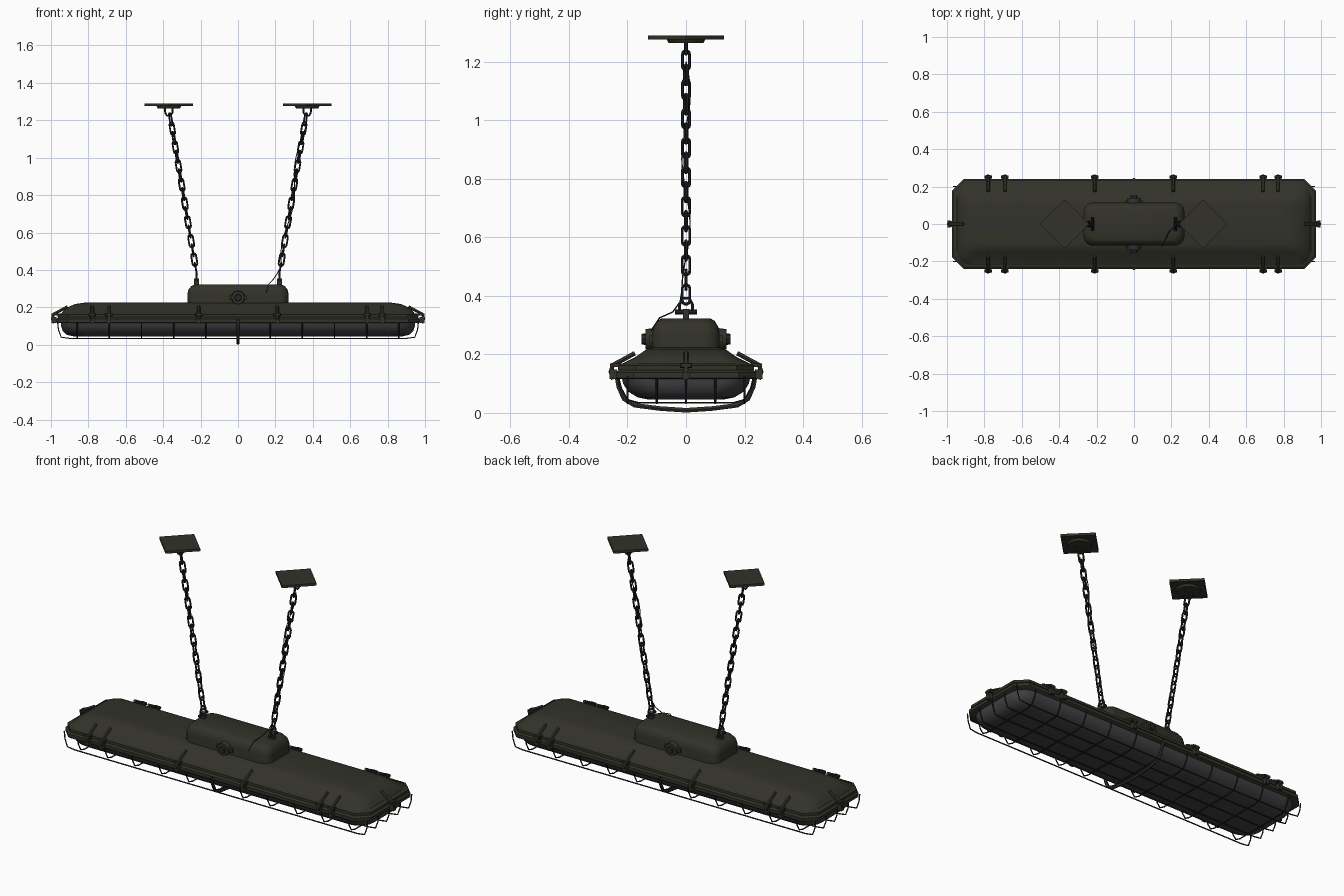
import bpy, bmesh, math
from mathutils import Matrix, Vector

if "Cube" in bpy.data.objects:
    bpy.data.objects.remove(bpy.data.objects["Cube"])


def material(name, rgb):
    m = bpy.data.materials.new(name)
    m.diffuse_color = (*rgb, 1)
    m.use_nodes = True
    m.node_tree.nodes["Principled BSDF"].inputs["Base Color"].default_value = m.diffuse_color
    return m


OLIVE = material("olive_paint", (0.032, 0.032, 0.023))
GLASS = material("smoked_grey", (0.055, 0.055, 0.060))
STEEL = material("dark_steel", (0.020, 0.020, 0.021))


def finish(name, mesh, mat, angle=35):
    mesh.materials.clear()
    mesh.materials.append(mat)
    ob = bpy.data.objects.new(name, mesh)
    bpy.context.collection.objects.link(ob)
    bpy.ops.object.select_all(action='DESELECT')
    ob.select_set(True)
    bpy.context.view_layer.objects.active = ob
    bpy.ops.object.shade_smooth_by_angle(angle=math.radians(angle))
    return ob


def loft(name, rings, mat, seg=4, angle=35):
    """Stack rounded rectangles given as (half x, half y, z, corner radius)."""
    bm = bmesh.new()
    loops = []
    for hx, hy, z, r in rings:
        loop = []
        for q, (sx, sy) in enumerate(((1, 1), (-1, 1), (-1, -1), (1, -1))):
            for i in range(seg + 1):
                a = math.pi / 2 * (q + i / seg)
                loop.append(bm.verts.new((sx * (hx - r) + r * math.cos(a),
                                          sy * (hy - r) + r * math.sin(a), z)))
        loops.append(loop)
    n = len(loops[0])
    for a, b in zip(loops, loops[1:]):
        for i in range(n):
            bm.faces.new((a[i], a[(i + 1) % n], b[(i + 1) % n], b[i]))
    bm.faces.new(loops[0])
    bm.faces.new(loops[-1])
    bmesh.ops.recalc_face_normals(bm, faces=bm.faces)
    me = bpy.data.meshes.new(name)
    bm.to_mesh(me)
    bm.free()
    return finish(name, me, mat, angle)


def tube(name, paths, radius, mat, cyclic=False, res=1):
    """Sweep a round section along one or more paths."""
    cu = bpy.data.curves.new(name, 'CURVE')
    cu.dimensions = '3D'
    cu.bevel_depth = radius
    cu.bevel_resolution = res
    cu.use_fill_caps = True
    for pts in paths:
        sp = cu.splines.new('POLY')
        sp.points.add(len(pts) - 1)
        for p, c in zip(sp.points, pts):
            p.co = (*c, 1)
        sp.use_cyclic_u = cyclic
    tmp = bpy.data.objects.new(name + "_path", cu)
    bpy.context.collection.objects.link(tmp)
    dg = bpy.context.evaluated_depsgraph_get()
    me = bpy.data.meshes.new_from_object(tmp.evaluated_get(dg))
    bpy.data.objects.remove(tmp)
    return finish(name, me, mat, 50)


def solid(name, size, M, mat, sides=0):
    """Box of given size, or cylinder (radius x, depth z) when sides is set."""
    bm = bmesh.new()
    if sides:
        bmesh.ops.create_cone(bm, cap_ends=True, segments=sides, radius1=size[0],
                              radius2=size[1], depth=size[2], matrix=M)
    else:
        bmesh.ops.create_cube(bm, size=1, matrix=M @ Matrix.Diagonal((*size, 1)))
    me = bpy.data.meshes.new(name)
    bm.to_mesh(me)
    bm.free()
    return finish(name, me, mat)


T = Matrix.Translation
R = Matrix.Rotation

# long housing: hull, two rim flanges, top junction box, diffuser
loft("hull", [(.955, .225, .15, .07), (.945, .218, .168, .07), (.925, .175, .19, .07),
              (.905, .155, .203, .06), (.87, .135, .218, .05), (.82, .11, .225, .05)], OLIVE)
loft("upper_rim", [(.965, .232, .147, .06), (.965, .232, .162, .06),
                   (.955, .222, .168, .06)], OLIVE, 1)
loft("lower_rim", [(.965, .236, .115, .06), (.972, .240, .12, .06),
                   (.972, .240, .138, .06), (.962, .23, .147, .06)], OLIVE, 1)
loft("junction_box", [(.27, .115, .19, .05), (.27, .115, .272, .05), (.265, .11, .295, .05),
                      (.25, .098, .314, .05), (.232, .085, .322, .05)], OLIVE, 5)
loft("diffuser", [(.88, .125, .045, .08), (.915, .165, .053, .09), (.937, .198, .073, .1),
                  (.946, .215, .1, .1), (.948, .22, .125, .1)], GLASS, 5, 60)

# round glands on both sides of the junction box
for s in (-1, 1):
    turn = R(math.pi / 2 * -s, 4, 'X')
    solid("gland_base", (.038, .034, .03), T((0, s * .124, .252)) @ turn, OLIVE, 16)
    solid("gland_knob", (.02, .018, .016), T((0, s * .144, .252)) @ turn, STEEL, 8)
    for k in (-.038, .038):
        solid("gland_lug", (.022, .012, .024), T((k, s * .12, .252)), OLIVE)


# latches clamping the rims, outward direction is local +y
def latch(M):
    pts = [(0, -.065, .204), (0, -.025, .182), (0, .01, .164), (0, .017, .14), (0, .008, .115)]
    tube("latch_arm", [[M @ Vector(p) for p in pts]], .009, OLIVE)
    solid("latch_block", (.024, .026, .034), M @ T((0, .008, .132)), OLIVE)
    solid("latch_plate", (.03, .045, .012), M @ T((0, -.002, .162)), OLIVE)
    solid("latch_pin", (.008, .008, .04), M @ T((0, .012, .162)) @ R(math.pi / 2, 4, 'Y'), STEEL, 8)


for s in (-1, 1):
    for x in (-.78, -.69, -.21, .21, .69, .77):
        latch(T((x, s * .24, 0)) @ R(0 if s > 0 else math.pi, 4, 'Z'))
    latch(T((s * .976, 0, 0)) @ R(-s * math.pi / 2, 4, 'Z'))

# guard cage under the diffuser
half = [(.232, .125), (.222, .085), (.2, .045), (.165, .035)]
prof = half + [(-y, z) for y, z in reversed(half)]
tube("cage_cross_wires", [[(x, y, z) for y, z in prof]
                          for x in [-.86 + i * .172 for i in range(11)]], .0035, STEEL)
ends = [(.965, .125), (.96, .08), (.945, .04), (.9, .034)]
tube("cage_long_wires", [[(x, y, z) for x, z in ends + [(-x, z) for x, z in reversed(ends)]]
                         for y in (-.2, -.1, 0, .1, .2)], .0035, STEEL)
hoop = [(.238, .135), (.23, .09), (.212, .048), (.175, .026), (.09, .015)]
tube("cage_hoop", [[(0, y, z) for y, z in hoop + [(0, .009)] +
                    [(-y, z) for y, z in reversed(hoop)]]], .009, OLIVE)


# chain links, shackles and ceiling plates
def stadium(M, h, w, n=5):
    out = []
    for c, a0 in ((h - w, 0), (w - h, math.pi)):
        for i in range(n + 1):
            a = a0 + math.pi * i / n
            out.append(M @ Vector((w * math.cos(a), 0, c + w * math.sin(a))))
    return out


for s in (-1, 1):
    top, low = Vector((s * .365, 0, 1.235)), Vector((s * .222, 0, .385))
    axis = (top - low).normalized()
    frame = axis.to_track_quat('Z', 'Y').to_matrix().to_4x4()
    n = 17
    links = []
    for i in range(n):
        p = low.lerp(top, (i + .4) / n)
        spin = math.pi / 2 * (i % 2) + .5 * i / n
        links.append(stadium(T(p) @ frame @ R(spin, 4, 'Z'), .034, .013))
    tube("chain", links, .0052, STEEL, True)
    solid("ceiling_plate", (.184, .184, .014), T((s * .37, 0, 1.283)) @ R(math.pi / 4, 4, 'Z'), OLIVE)
    solid("ceiling_boss", (.06, .066, .012), T((s * .37, 0, 1.27)), OLIVE, 16)
    tube("ceiling_eye", [[(s * .37 + x, 0, z) for x, z in
                          ((-.021, 1.268), (-.019, 1.24), (-.01, 1.225), (.01, 1.225),
                           (.019, 1.24), (.021, 1.268))]], .006, STEEL)
    tube("shackle", [[(s * .222, y, z) for y, z in
                      ((-.022, .34), (-.022, .37), (-.012, .392), (.012, .392),
                       (.022, .37), (.022, .34))]], .006, STEEL)
    solid("shackle_bolt", (.008, .008, .075), T((s * .222, 0, .345)) @ R(math.pi / 2, 4, 'X'), STEEL, 8)
    solid("shackle_lug", (.026, .022, .045), T((s * .222, 0, .332)), OLIVE)

# loose power cable winding down the right chain into the box
cable = []
for i in range(41):
    t = i / 40
    a = t * 11
    cable.append((.355 - .125 * t + .014 * math.cos(a), .014 * math.sin(a), 1.2 - .78 * t))
cable += [(.21, -.02, .38), (.185, -.045, .345), (.165, -.09, .325), (.15, -.12, .28)]
tube("power_cable", [cable], .0025, STEEL)
